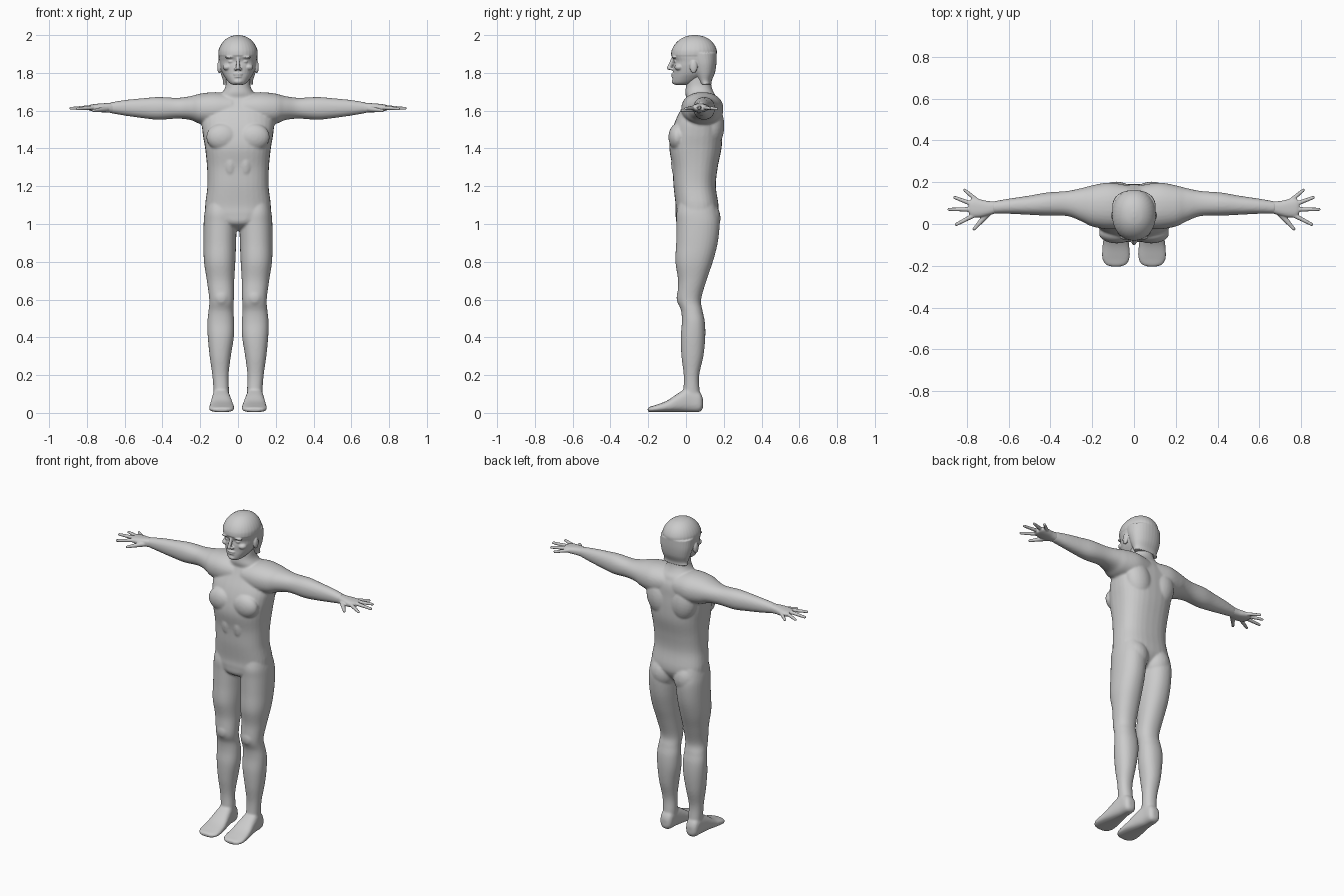
import bpy, bmesh, math
from mathutils import Vector, Matrix

AXES = {'X': (1, 2, 0), 'Y': (0, 2, 1), 'Z': (0, 1, 2)}


def spline(rows, steps=5):
    """Catmull-Rom interpolation through rows of numbers."""
    out = []
    for i in range(len(rows) - 1):
        p0, p1 = rows[max(i - 1, 0)], rows[i]
        p2, p3 = rows[i + 1], rows[min(i + 2, len(rows) - 1)]
        for k in range(steps):
            t = k / steps
            out.append([0.5 * (2 * b + (c - a) * t + (2 * a - 5 * b + 4 * c - d) * t * t
                               + (3 * b - a - 3 * c + d) * t ** 3)
                        for a, b, c, d in zip(p0, p1, p2, p3)])
    return out + [list(rows[-1])]


def loft(bm, axis, rows, side=1, power=2.2, n=32):
    """Closed skin over sections (position, u0, u1, v0, v1) along an axis."""
    iu, iv, iw = AXES[axis]
    rings = []
    for w, u0, u1, v0, v1 in spline(rows):
        ring = []
        for k in range(n):
            a = 2 * math.pi * k / n
            c, s = math.cos(a), math.sin(a)
            co = [0, 0, 0]
            co[iu] = (u0 + u1) / 2 + (u1 - u0) / 2 * math.copysign(abs(c) ** (2 / power), c)
            co[iv] = (v0 + v1) / 2 + (v1 - v0) / 2 * math.copysign(abs(s) ** (2 / power), s)
            co[iw] = w
            co[0] *= side
            ring.append(bm.verts.new(co))
        rings.append(ring)
    for r, q in zip(rings, rings[1:]):
        for k in range(n):
            bm.faces.new((r[k], r[(k + 1) % n], q[(k + 1) % n], q[k]))
    bm.faces.new(rings[0][::-1])
    bm.faces.new(rings[-1])


def blob(bm, centre, radii, side=1, tilt=0):
    c = Vector((centre[0] * side, centre[1], centre[2]))
    m = Matrix.Translation(c) @ Matrix.Rotation(tilt * side, 4, 'Y') @ Matrix.Diagonal((*radii, 1))
    bmesh.ops.create_uvsphere(bm, u_segments=24, v_segments=16, radius=1, matrix=m)


def tube(bm, p, q, r0, r1, side=1):
    p, q = Vector((p[0] * side, p[1], p[2])), Vector((q[0] * side, q[1], q[2]))
    d = q - p
    m = Matrix.Translation((p + q) / 2) @ d.to_track_quat('Z', 'Y').to_matrix().to_4x4()
    bmesh.ops.create_cone(bm, cap_ends=True, segments=16, radius1=r0, radius2=r1,
                          depth=d.length, matrix=m)
    for c, r in ((p, r0), (q, r1)):
        blob(bm, c, (r, r, r))


def finish(bm, name, voxel, smooth):
    """Fuse the overlapping forms into one smooth skin."""
    bmesh.ops.recalc_face_normals(bm, faces=bm.faces)
    me = bpy.data.meshes.new(name)
    bm.to_mesh(me)
    bm.free()
    ob = bpy.data.objects.new(name, me)
    bpy.context.collection.objects.link(ob)
    rm = ob.modifiers.new("fuse", 'REMESH')
    rm.mode = 'VOXEL'
    rm.voxel_size = voxel
    rm.use_smooth_shade = True
    sm = ob.modifiers.new("soften", 'SMOOTH')
    sm.factor = 0.5
    sm.iterations = smooth


# ---- body: torso, neck, arms, legs, feet
bm = bmesh.new()
torso = [(0.965, .04, .02, .09), (1.0, .10, -.045, .13), (1.05, .165, -.055, .165),
         (1.1, .174, -.055, .172), (1.2, .162, -.066, .158), (1.3, .164, -.072, .168),
         (1.4, .174, -.088, .188), (1.48, .187, -.078, .192), (1.55, .19, -.055, .19),
         (1.62, .16, -.02, .185), (1.675, .10, .005, .16)]
loft(bm, 'Z', [(z, -w, w, f, b) for z, w, f, b in torso], power=2.5)
neck = [(1.60, .14, -.02, .185), (1.66, .115, 0, .17), (1.695, .085, -.004, .148),
        (1.73, .066, 0, .135), (1.79, .064, .005, .13)]
loft(bm, 'Z', [(z, -w, w, f, b) for z, w, f, b in neck])

arm = [(.03, -.02, .185, 1.53, 1.69), (.12, -.025, .198, 1.52, 1.698),
       (.2, -.012, .185, 1.53, 1.69), (.25, .012, .172, 1.55, 1.677),
       (.32, .038, .158, 1.558, 1.668), (.42, .04, .15, 1.552, 1.672),
       (.5, .044, .136, 1.56, 1.666), (.6, .049, .121, 1.574, 1.656),
       (.68, .05, .107, 1.588, 1.643)]
leg = [(1.12, .03, .165, -.035, .15), (1.06, .015, .177, -.05, .168),
       (1.0, .008, .182, -.05, .178), (.9, .01, .183, -.052, .168), (.8, .014, .18, -.056, .142),
       (.7, .02, .165, -.042, .108), (.6, .022, .152, -.045, .08),
       (.54, .024, .156, -.026, .088), (.48, .02, .162, -.022, .1), (.4, .022, .16, -.028, .102),
       (.3, .038, .15, -.024, .092), (.2, .05, .136, -.012, .07),
       (.12, .048, .13, -.014, .072), (.05, .05, .13, -.02, .08)]
foot = [(.09, .07, .11, .025, .075), (.072, .052, .128, .006, .11), (.02, .046, .134, .004, .135),
        (-.04, .034, .142, .005, .105), (-.1, .023, .15, .005, .065),
        (-.16, .02, .153, .004, .042), (-.192, .035, .138, .004, .032), (-.203, .06, .115, .008, .026)]
for s in (1, -1):
    loft(bm, 'X', arm, s)
    loft(bm, 'Z', leg, s)
    loft(bm, 'Y', foot, s, power=2.6)
    blob(bm, (.083, -.045, 1.46), (.085, .048, .072), s)           # chest
    blob(bm, (.085, .135, 1.52), (.085, .068, .12), s, .2)         # shoulder blade
    blob(bm, (.082, .10, 1.03), (.083, .083, .10), s)              # buttock
    blob(bm, (.088, -.025, .61), (.04, .025, .045), s)             # kneecap
    blob(bm, (.04, -.045, 1.32), (.036, .034, .08), s)             # abdomen
finish(bm, "body", .0065, 5)

# ---- hands
bm = bmesh.new()
palm = [(.66, .052, .108, 1.588, 1.642), (.70, .04, .11, 1.59, 1.64), (.74, .032, .118, 1.593, 1.637),
        (.775, .034, .12, 1.598, 1.633), (.79, .05, .108, 1.602, 1.628)]
fingers = [((.70, .05, 1.608), (.765, -.024, 1.6), .016), ((.76, .045, 1.617), (.85, -.002, 1.61), .012),
           ((.77, .07, 1.619), (.885, .07, 1.612), .012), ((.765, .092, 1.618), (.858, .127, 1.612), .012),
           ((.745, .108, 1.616), (.81, .162, 1.61), .011)]
for s in (1, -1):
    loft(bm, 'X', palm, s, 2.5)
    for p, q, r in fingers:
        tube(bm, p, q, r, .008, s)
finish(bm, "hands", .004, 3)

# ---- head with face, ears and close-fitting cap of hair
bm = bmesh.new()
skull = [(1.737, .03, -.06, .01), (1.748, .047, -.07, .05), (1.775, .068, -.071, .10),
         (1.80, .083, -.069, .135), (1.835, .094, -.069, .15), (1.862, .099, -.066, .155),
         (1.89, .101, -.076, .157), (1.92, .098, -.072, .156)]
loft(bm, 'Z', [(z, -w, w, f, b) for z, w, f, b in skull], power=2.15)
crown = [(1.893, .104, -.08, .162), (1.92, .103, -.076, .163), (1.95, .09, -.06, .15),
         (1.975, .069, -.035, .127), (1.992, .042, -.004, .096), (2.0, .01, .032, .06)]
loft(bm, 'Z', [(z, -w, w, f, b) for z, w, f, b in crown], power=2.1)
nape = [(1.738, .082, .075, .135), (1.76, .08, .06, .137), (1.80, .092, .04, .153),
        (1.85, .102, .02, .161), (1.905, .104, -.01, .163)]
loft(bm, 'Z', [(z, -w, w, f, b) for z, w, f, b in nape])
tube(bm, (0, -.07, 1.875), (0, -.09, 1.826), .008, .011)           # nose
blob(bm, (0, -.066, 1.793), (.026, .013, .006))                    # upper lip
blob(bm, (0, -.065, 1.78), (.023, .012, .006))                     # lower lip
blob(bm, (0, -.06, 1.754), (.024, .016, .014))                     # chin
for s in (1, -1):
    blob(bm, (.012, -.076, 1.821), (.009, .012, .008), s)          # nostril
    blob(bm, (.036, -.052, 1.86), (.016, .013, .009), s)           # eye
    blob(bm, (.04, -.062, 1.884), (.03, .014, .007), s, .1)        # brow
    blob(bm, (.055, -.035, 1.83), (.026, .026, .018), s)           # cheekbone
    blob(bm, (.099, .04, 1.832), (.011, .02, .034), s)             # ear
finish(bm, "head", .004, 2)
